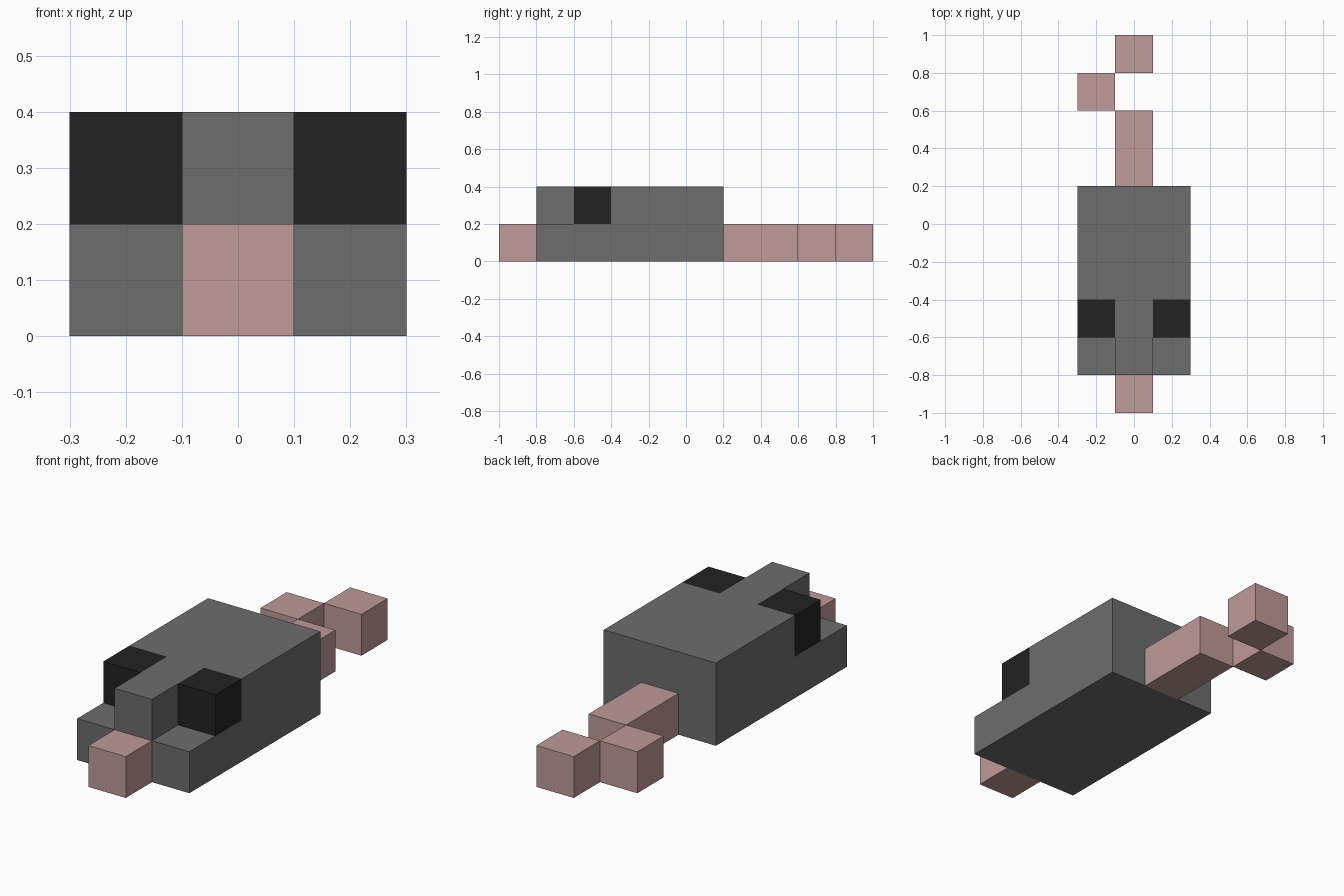
import bpy
import bmesh
import math
from mathutils import Vector

cube = bpy.data.objects.get("Cube")
if cube:
    bpy.data.objects.remove(cube, do_unlink=True)

U = 0.2  # block size


def material(name, rgb):
    m = bpy.data.materials.new(name)
    m.use_nodes = True
    col = (*rgb, 1.0)
    m.diffuse_color = col
    m.node_tree.nodes["Principled BSDF"].inputs["Base Color"].default_value = col
    return m


grey = material("grey fur", (0.153, 0.153, 0.153))
black = material("black eyes", (0.016, 0.016, 0.016))
pink = material("pink skin", (0.521, 0.328, 0.319))


def blocks(name, cells, mats, rule=lambda cell: 0):
    """Closed skin around a set of grid cells; rule picks each cell's material."""
    bm = bmesh.new()
    for cell in cells:
        c = Vector(cell)
        for axis in range(3):
            for sign in (-1, 1):
                n = Vector((0, 0, 0))
                n[axis] = sign
                if tuple(int(v) for v in c + n) in cells:
                    continue
                a = Vector((0, 0, 0))
                a[(axis + 1) % 3] = 1
                b = n.cross(a)
                mid = c + n / 2
                corners = [mid + (i * a + j * b) / 2
                           for i, j in ((-1, -1), (1, -1), (1, 1), (-1, 1))]
                # cell centres: x = i, y = j + half, z = k + half, in block units
                f = bm.faces.new([bm.verts.new((p + Vector((0, 0.5, 0.5))) * U)
                                  for p in corners])
                f.material_index = rule(cell)
    bmesh.ops.remove_doubles(bm, verts=bm.verts, dist=1e-4)
    bmesh.ops.dissolve_limit(bm, angle_limit=math.radians(1), verts=bm.verts,
                             edges=bm.edges, delimit={'MATERIAL'})
    bmesh.ops.recalc_face_normals(bm, faces=bm.faces)
    mesh = bpy.data.meshes.new(name)
    bm.to_mesh(mesh)
    bm.free()
    for m in mats:
        mesh.materials.append(m)
    ob = bpy.data.objects.new(name, mesh)
    bpy.context.collection.objects.link(ob)
    return ob


# Body: a solid slab with the two upper front corners notched out, eyes behind them
body = {(x, y, z) for x in (-1, 0, 1) for y in range(-4, 1) for z in (0, 1)
        if not (x != 0 and y == -4 and z == 1)}
blocks("body", body, [grey, black],
       lambda c: int(c[0] != 0 and c[1] == -3 and c[2] == 1))

# Nose and kinked tail
blocks("nose", {(0, -5, 0)}, [pink])
blocks("tail_base", {(0, 1, 0), (0, 2, 0)}, [pink])
blocks("tail_middle", {(-1, 3, 0)}, [pink])
blocks("tail_tip", {(0, 4, 0)}, [pink])
